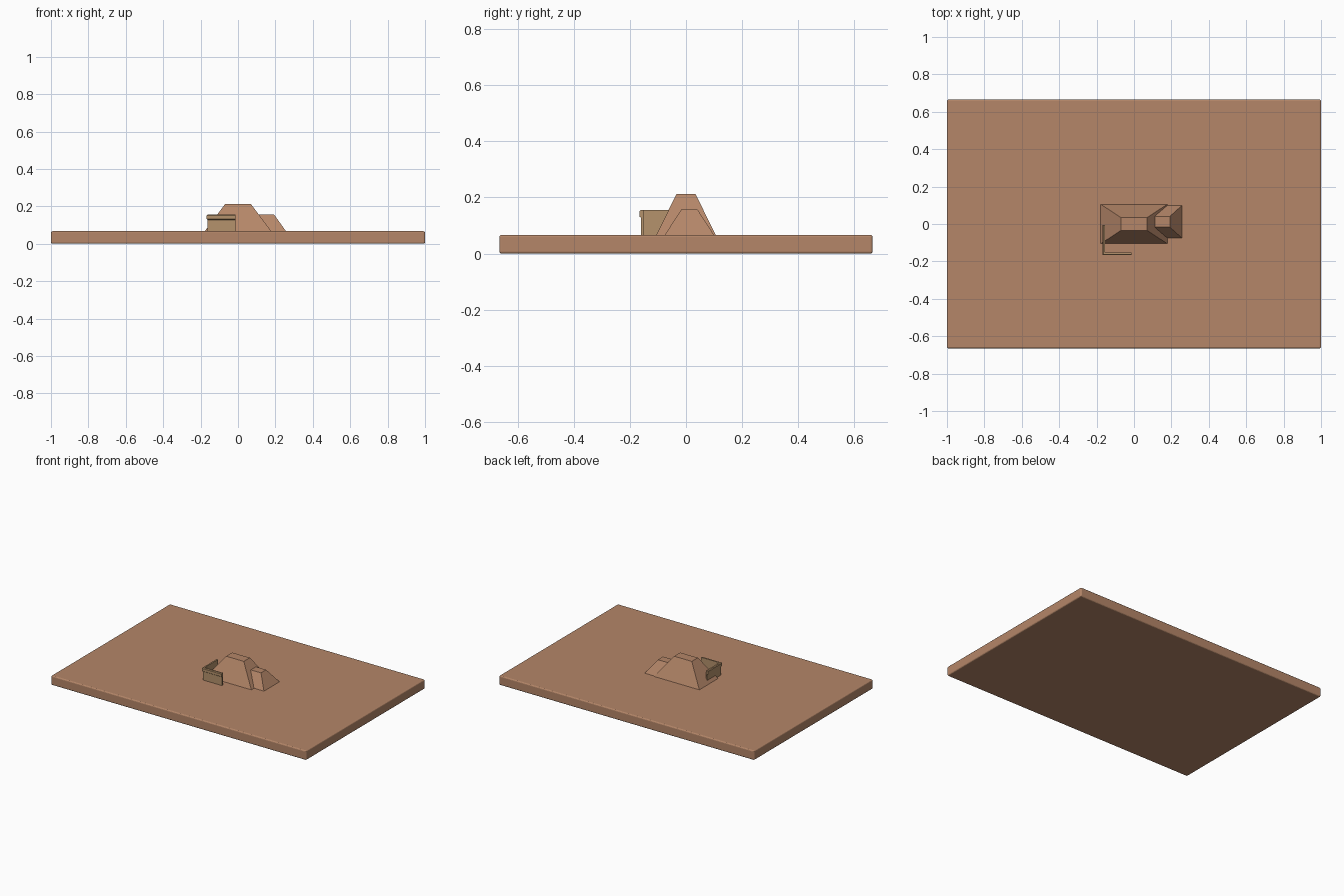
import bpy, bmesh

if "Cube" in bpy.data.objects:
    bpy.data.objects.remove(bpy.data.objects["Cube"])


def material(name, rgb):
    m = bpy.data.materials.new(name)
    m.diffuse_color = (*rgb, 1)
    m.use_nodes = True
    m.node_tree.nodes["Principled BSDF"].inputs["Base Color"].default_value = m.diffuse_color
    return m


SAND = material("sand", (0.46, 0.24, 0.14))
MUDBRICK = material("mudbrick", (0.46, 0.29, 0.15))


def finish(name, bm, mat):
    bmesh.ops.recalc_face_normals(bm, faces=bm.faces)
    mesh = bpy.data.meshes.new(name)
    bm.to_mesh(mesh)
    bm.free()
    ob = bpy.data.objects.new(name, mesh)
    mesh.materials.append(mat)
    bpy.context.collection.objects.link(ob)
    return ob


def frustum(name, centre, base, top, z0, z1, mat):
    """Four-sided block tapering from base half-sizes to top half-sizes."""
    bm = bmesh.new()
    bmesh.ops.create_cube(bm, size=2)
    for v in bm.verts:
        half = top if v.co.z > 0 else base
        v.co = (centre[0] + v.co.x * half[0], centre[1] + v.co.y * half[1],
                z1 if v.co.z > 0 else z0)
    return finish(name, bm, mat)


# Ground slab with softened edges
slab = frustum("ground_slab", (0, 0), (1, 0.665), (1, 0.665), 0, 0.067, SAND)
bev = slab.modifiers.new("soft_edges", 'BEVEL')
bev.width = 0.008
bev.segments = 3

# Large and small truncated mounds
frustum("large_mound", (0, 0), (0.179, 0.106), (0.069, 0.034), 0.066, 0.212, SAND)
frustum("small_mound", (0.152, 0.012), (0.105, 0.088), (0.04, 0.029), 0.066, 0.157, SAND)

# L-shaped wall: cross-section (outward offset, z) with a small rolled rim,
# swept along side -> corner -> front
section = [(-0.006, 0.06), (0.003, 0.06), (0.003, 0.128), (0.008, 0.132),
           (0.008, 0.150), (0.004, 0.155), (-0.006, 0.155)]
cx, cy = -0.160, -0.158
stations = [(cx, -0.005, 1, 0), (cx, cy, 1, 1), (-0.013, cy, 0, 1)]
bm = bmesh.new()
rings = [[bm.verts.new((x - ox * o, y - oy * o, z)) for o, z in section]
         for x, y, ox, oy in stations]
n = len(section)
for a, b in zip(rings, rings[1:]):
    for i in range(n):
        j = (i + 1) % n
        bm.faces.new((a[i], a[j], b[j], b[i]))
bm.faces.new(rings[0])
bm.faces.new(rings[-1])
finish("corner_wall", bm, MUDBRICK)
